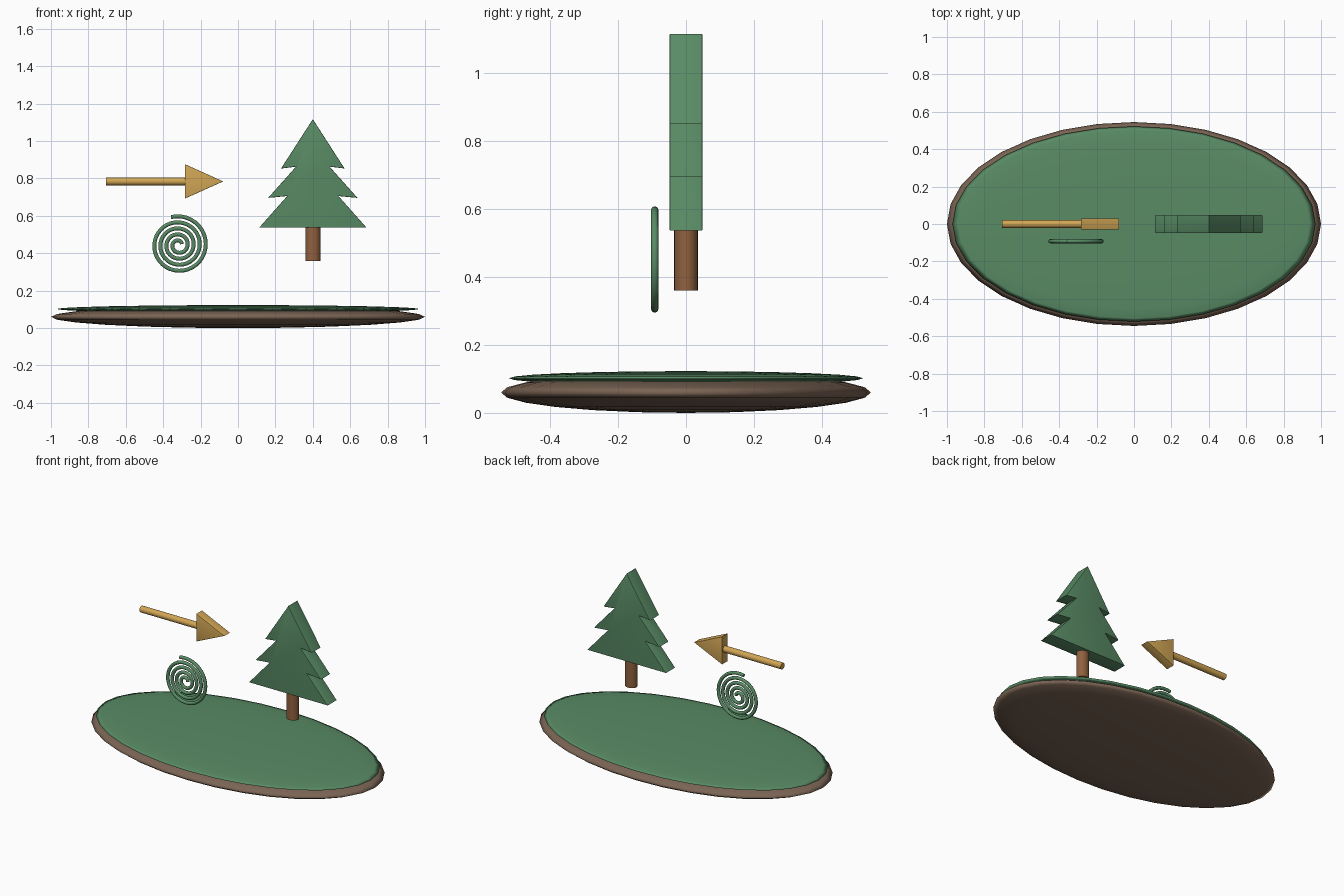
import bpy, bmesh, math
from mathutils import Matrix

if "Cube" in bpy.data.objects:
    bpy.data.objects.remove(bpy.data.objects["Cube"])


def material(name, rgb):
    m = bpy.data.materials.new(name)
    m.diffuse_color = (*rgb, 1)
    m.use_nodes = True
    m.node_tree.nodes["Principled BSDF"].inputs["Base Color"].default_value = m.diffuse_color
    return m


GREEN = material("leaf_green", (0.10, 0.26, 0.13))
EARTH = material("earth_brown", (0.20, 0.13, 0.09))
BARK = material("bark_brown", (0.28, 0.12, 0.05))
GOLD = material("gold", (0.64, 0.38, 0.09))


def finish(ob, name, mat, angle=35):
    ob.name = name
    ob.data.materials.append(mat)
    bpy.ops.object.select_all(action='DESELECT')
    ob.select_set(True)
    bpy.context.view_layer.objects.active = ob
    bpy.ops.object.shade_smooth_by_angle(angle=math.radians(angle))
    return ob


def disc(name, z, size, mat):
    bpy.ops.mesh.primitive_uv_sphere_add(segments=32, ring_count=12, radius=1)
    ob = bpy.context.object
    ob.data.transform(Matrix.Translation((0, 0, z)) @ Matrix.Diagonal((*size, 1)))
    return finish(ob, name, mat, 180)


def slab(name, outline, half_depth, mat, bevel=0.004):
    """Extrude an x-z outline along y, with slightly softened edges."""
    bm = bmesh.new()
    face = bm.faces.new([bm.verts.new((x, -half_depth, z)) for x, z in outline])
    ext = bmesh.ops.extrude_face_region(bm, geom=[face])
    moved = [v for v in ext["geom"] if isinstance(v, bmesh.types.BMVert)]
    bmesh.ops.translate(bm, verts=moved, vec=(0, 2 * half_depth, 0))
    bmesh.ops.recalc_face_normals(bm, faces=bm.faces)
    rim = [e for e in bm.edges if abs(e.verts[0].co.y - e.verts[1].co.y) < 1e-6]
    bmesh.ops.bevel(bm, geom=rim, offset=bevel, segments=2, profile=0.5,
                    affect='EDGES')
    mesh = bpy.data.meshes.new(name)
    bm.to_mesh(mesh)
    bm.free()
    ob = bpy.data.objects.new(name, mesh)
    bpy.context.collection.objects.link(ob)
    return finish(ob, name, mat, 25)


# Oval base: earth with a thin grass lens on top
disc("earth_base", 0.06, (1.0, 0.545, 0.06), EARTH)
disc("grass_top", 0.102, (0.97, 0.522, 0.021), GREEN)

# Tree trunk
bpy.ops.mesh.primitive_cylinder_add(vertices=24, radius=1, depth=1)
trunk = bpy.context.object
trunk.data.transform(Matrix.Translation((0.4, 0, 0.46)) @
                     Matrix.Diagonal((0.04, 0.035, 0.2, 1)))
finish(trunk, "tree_trunk", BARK)

# Three-tier tree crown, mirrored about its centre line
half = [(0.17, 0.853), (0.09, 0.863), (0.239, 0.696), (0.137, 0.706), (0.287, 0.537)]
outline = [(0.4, 1.117)] + [(0.4 + x, z) for x, z in half]
outline += [(0.4 - x, z) for x, z in reversed(half)]
slab("tree_crown", outline, 0.049, GREEN)

# Arrow shaft and head
bpy.ops.mesh.primitive_cylinder_add(vertices=24, radius=0.021, depth=0.44)
shaft = bpy.context.object
shaft.data.transform(Matrix.Translation((-0.485, 0, 0.784)) @
                     Matrix.Rotation(math.pi / 2, 4, 'Y'))
finish(shaft, "arrow_shaft", GOLD)
slab("arrow_head", [(-0.283, 0.693), (-0.079, 0.784), (-0.283, 0.876)],
     0.03, GOLD, 0.003)

# Spiral coil, winding inwards from its upper left end
curve = bpy.data.curves.new("spiral_coil", 'CURVE')
curve.dimensions = '3D'
curve.bevel_depth = 0.011
curve.bevel_resolution = 3
curve.use_fill_caps = True
steps = 150
path = curve.splines.new('POLY')
path.points.add(steps)
for i, p in enumerate(path.points):
    t = i / steps
    a = math.radians(105 - 4.25 * 360 * t)
    r = 0.155 - 0.137 * t
    p.co = (-0.318 + r * math.cos(a), -0.092, 0.444 + r * math.sin(a), 1)
coil = bpy.data.objects.new("spiral_coil", curve)
bpy.context.collection.objects.link(coil)
bpy.ops.object.select_all(action='DESELECT')
coil.select_set(True)
bpy.context.view_layer.objects.active = coil
bpy.ops.object.convert(target='MESH')
finish(bpy.context.object, "spiral_coil", GREEN, 40)
